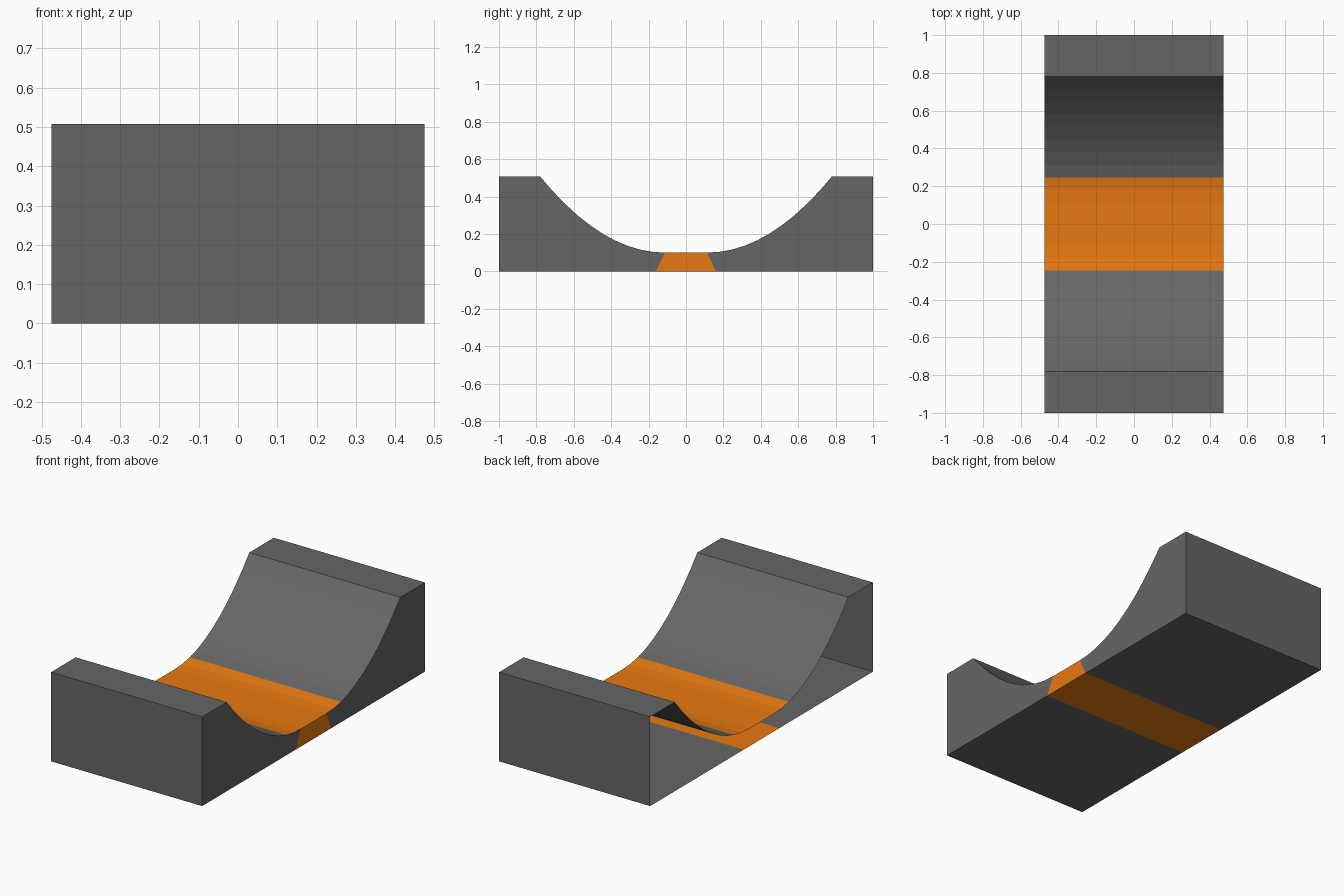
import bpy
import bmesh

cube = bpy.data.objects.get("Cube")
if cube:
    bpy.data.objects.remove(cube, do_unlink=True)

HALF_WIDTH = 0.475
HEIGHT = 0.507
FLAT_Z = 0.10
FLAT_Y = 0.113
LIP_Y = 0.78
FOOT_Y = 0.16
STEPS = 10
PAINTED_STEPS = 2


def make_material(name, rgb):
    mat = bpy.data.materials.new(name)
    mat.use_nodes = True
    colour = (*rgb, 1.0)
    mat.diffuse_color = colour
    bsdf = next(n for n in mat.node_tree.nodes if n.type == "BSDF_PRINCIPLED")
    bsdf.inputs["Base Color"].default_value = colour
    return mat


GREY = make_material("dark grey", (0.133, 0.133, 0.133))
ORANGE = make_material("orange", (0.80, 0.195, 0.006))


def extrude_profile(name, profile, skipped, mats, painted=()):
    """Extrude a y-z outline along x, capped on +x and open on -x."""
    bm = bmesh.new()
    left = [bm.verts.new((-HALF_WIDTH, y, z)) for y, z in profile]
    right = [bm.verts.new((HALF_WIDTH, y, z)) for y, z in profile]
    count = len(profile)
    for i in range(count):
        if i in skipped:
            continue
        j = (i + 1) % count
        face = bm.faces.new((left[i], left[j], right[j], right[i]))
        face.material_index = 1 if i in painted else 0
    bm.faces.new(right)
    mesh = bpy.data.meshes.new(name)
    bm.to_mesh(mesh)
    bm.free()
    for mat in mats:
        mesh.materials.append(mat)
    obj = bpy.data.objects.new(name, mesh)
    bpy.context.collection.objects.link(obj)
    return obj


# Ramp outline: floor, end wall, lip, then the curve down to the centre
ramp = [(FOOT_Y, 0), (1, 0), (1, HEIGHT)]
for i in range(STEPS, -1, -1):
    t = i / STEPS
    ramp.append((FLAT_Y + (LIP_Y - FLAT_Y) * t,
                 FLAT_Z + (HEIGHT - FLAT_Z) * t * t))
last = len(ramp) - 1

# Back ramp, with the lowest part of the curve painted
extrude_profile("back_ramp", ramp, {last}, [GREY, ORANGE],
                range(last - PAINTED_STEPS, last))

# Front ramp, mirrored; the order is reversed to keep the faces outward
mirrored = [(-y, z) for y, z in reversed(ramp)]
extrude_profile("front_ramp", mirrored, {last}, [GREY, ORANGE],
                range(PAINTED_STEPS))

# Centre piece joining the ramps, open at both seams
centre = [(-FOOT_Y, 0), (FOOT_Y, 0), (FLAT_Y, FLAT_Z), (-FLAT_Y, FLAT_Z)]
extrude_profile("centre_strip", centre, {1, 3}, [ORANGE])
